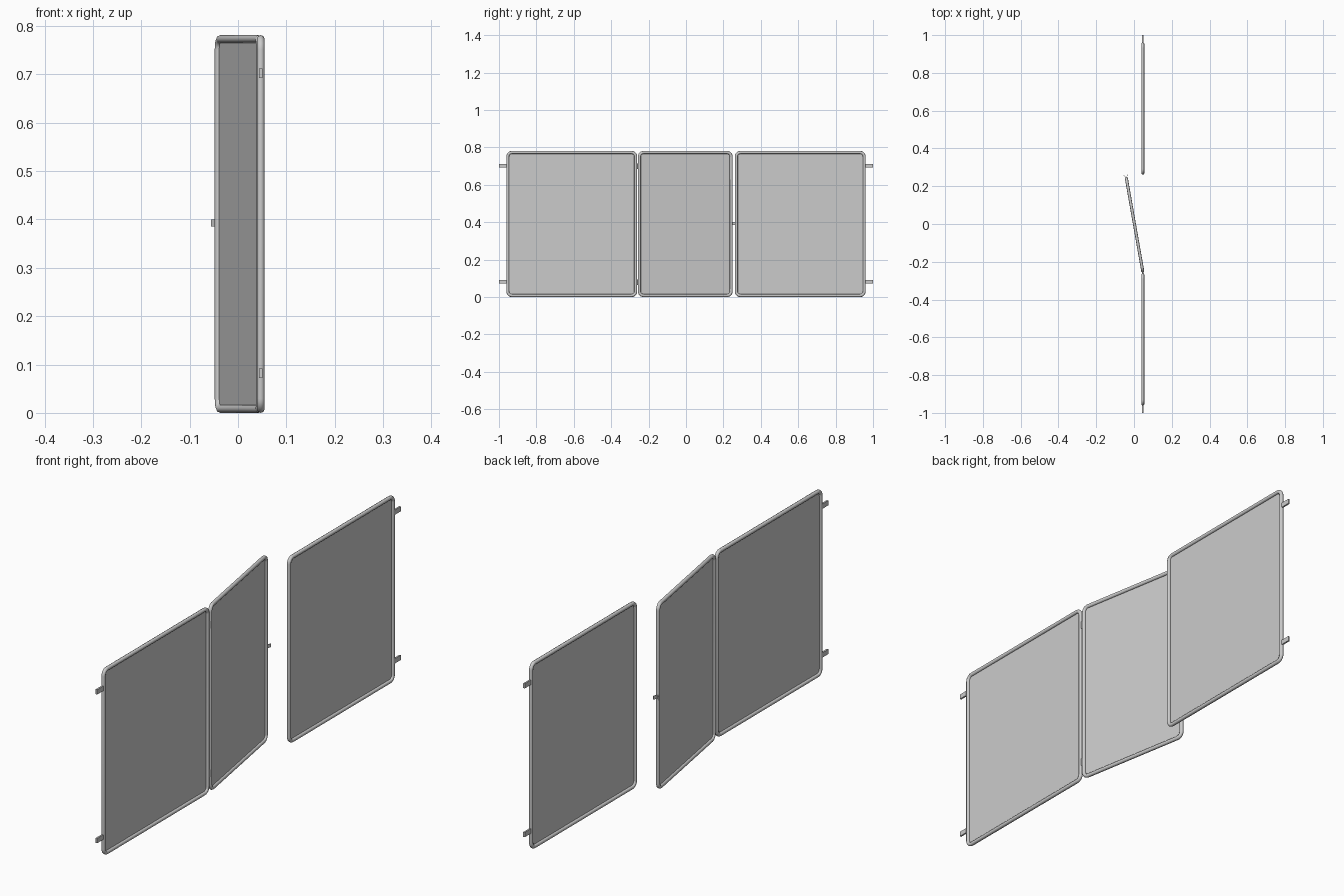
import bpy, bmesh, math
from mathutils import Matrix

if "Cube" in bpy.data.objects:
    bpy.data.objects.remove(bpy.data.objects["Cube"])

R = 0.008            # tube radius
H = 0.781            # overall height
CORNER = 0.022       # bend radius of the tube centre line


def outline(w, h, r, seg=6):
    # Rounded rectangle in the YZ plane, centred on the origin
    pts = []
    for k, (sy, sz) in enumerate([(1, 1), (-1, 1), (-1, -1), (1, -1)]):
        for i in range(seg + 1):
            a = math.pi / 2 * (k + i / seg)
            pts.append((0, sy * (w / 2 - r) + r * math.cos(a),
                        sz * (h / 2 - r) + r * math.sin(a)))
    return pts


def mesh_object(name, bm, mat):
    me = bpy.data.meshes.new(name)
    bm.to_mesh(me)
    bm.free()
    ob = bpy.data.objects.new(name, me)
    bpy.context.collection.objects.link(ob)
    ob.matrix_world = mat
    return ob


def panel(name, width, mat):
    pts = outline(width - 2 * R, H - 2 * R, CORNER)
    # Bent tube frame
    cu = bpy.data.curves.new(name + "_frame", 'CURVE')
    cu.dimensions = '3D'
    cu.bevel_depth = R
    cu.bevel_resolution = 2
    sp = cu.splines.new('POLY')
    sp.points.add(len(pts) - 1)
    for p, co in zip(sp.points, pts):
        p.co = (*co, 1)
    sp.use_cyclic_u = True
    sp.use_smooth = True
    ob = bpy.data.objects.new(name + "_frame", cu)
    bpy.context.collection.objects.link(ob)
    ob.matrix_world = mat
    bpy.ops.object.select_all(action='DESELECT')
    bpy.context.view_layer.objects.active = ob
    ob.select_set(True)
    bpy.ops.object.convert(target='MESH')
    bpy.ops.object.shade_smooth_by_angle(angle=math.radians(50))
    # Flat infill sheet
    bm = bmesh.new()
    bm.faces.new([bm.verts.new(p) for p in pts])
    mesh_object(name + "_infill", bm, mat)


def box(name, size, mat):
    bm = bmesh.new()
    bmesh.ops.create_cube(bm, size=1, matrix=Matrix.Diagonal((*size, 1)))
    return mesh_object(name, bm, mat)


T = Matrix.Translation
X = 0.047

# Fixed side panels with mounting tabs
for side, s in (("left", -1), ("right", 1)):
    panel(side + "_panel", 0.70, T((X, s * 0.611, H / 2)))
    for z in (0.082, 0.702):
        box(side + "_mounting_tab", (0.007, 0.045, 0.02), T((X, s * 0.9775, z)))

# Gate, standing ajar by ten degrees
gate = T((0.003, -0.004, H / 2)) @ Matrix.Rotation(math.radians(10), 4, 'Z')
panel("gate", 0.514, gate)

# Forked latch on the free edge of the gate
for s in (-1, 1):
    box("latch_prong", (0.002, 0.022, 0.015),
        gate @ T((0, 0.251, 0.002)) @ Matrix.Rotation(s * math.radians(30), 4, 'Z') @ T((0, 0.011, 0)))

# Hinge barrels between the left panel and the gate
for z in (0.08, 0.70):
    bm = bmesh.new()
    bmesh.ops.create_cone(bm, cap_ends=True, segments=10, radius1=0.004, radius2=0.004, depth=0.03)
    mesh_object("hinge", bm, T((X, -0.2595, z)))
